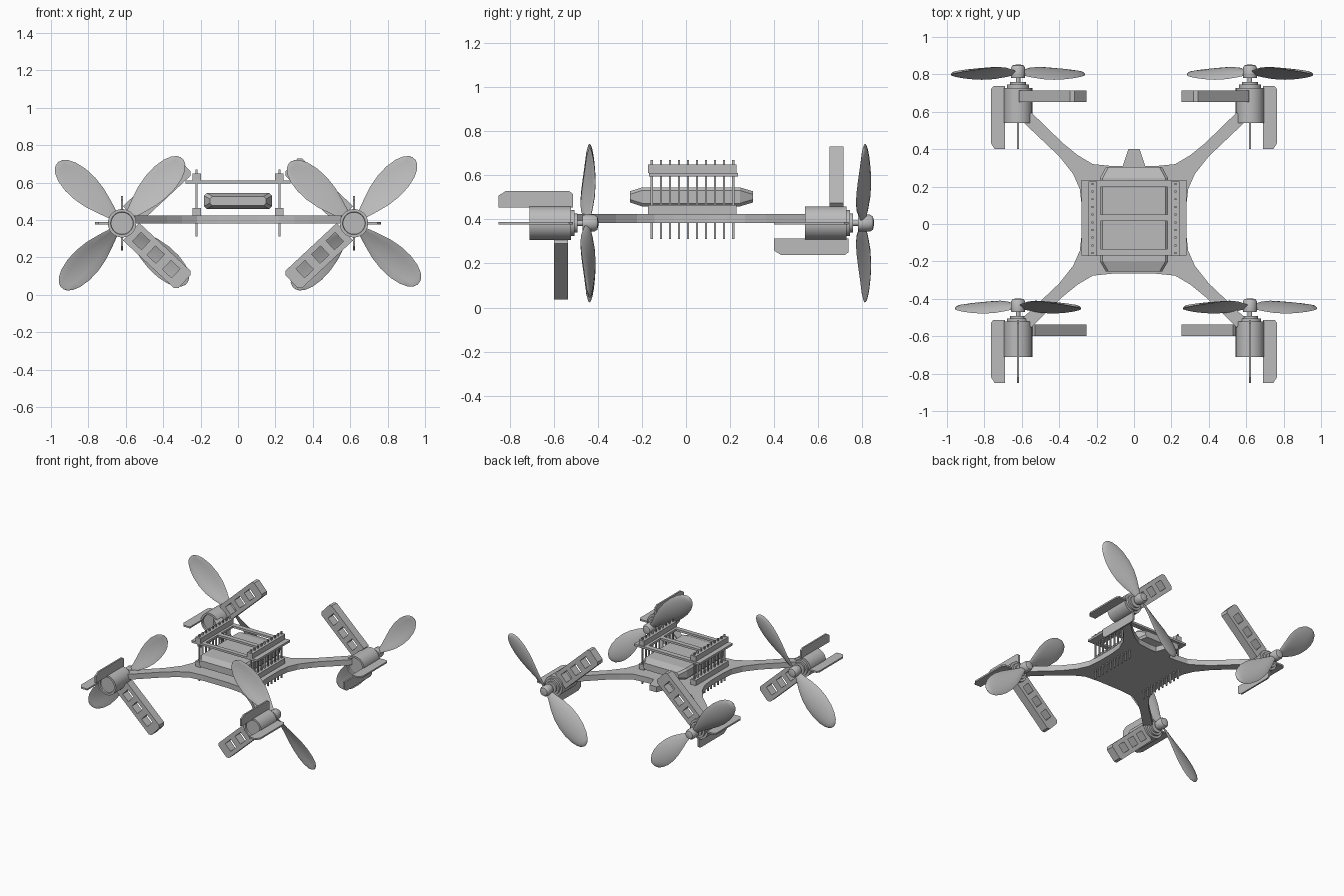
import bpy, bmesh, math
from mathutils import Vector

if "Cube" in bpy.data.objects:
    bpy.data.objects.remove(bpy.data.objects["Cube"])

grey = bpy.data.materials.new("plain_grey")
grey.diffuse_color = (0.5, 0.5, 0.5, 1)
grey.use_nodes = True
grey.node_tree.nodes["Principled BSDF"].inputs["Base Color"].default_value = grey.diffuse_color
ZC = 0.383          # height of the motor axes
YM = 0.022          # y about which the frame is mirrored


def loft(bm, rings):
    """Skin a list of equal-length point rings and cap both ends."""
    vs = [[bm.verts.new(p) for p in r] for r in rings]
    n = len(vs[0])
    for a, b in zip(vs, vs[1:]):
        for i in range(n):
            bm.faces.new((a[i], a[(i + 1) % n], b[(i + 1) % n], b[i]))
    bm.faces.new(vs[0])
    bm.faces.new(vs[-1])


def prism(bm, pts, a, b, fn):
    """Extrude a 2D outline from a to b; fn maps (u, v, w) to a position."""
    loft(bm, [[fn(u, v, w) for u, v in pts] for w in (a, b)])


def box(bm, x0, x1, y0, y1, z0, z1):
    prism(bm, [(x0, y0), (x1, y0), (x1, y1), (x0, y1)], z0, z1,
          lambda u, v, w: Vector((u, v, w)))


def lathe(bm, x, profile, n=32):
    """Rings (radius, y) swept along y around a motor axis."""
    loft(bm, [[Vector((x + r * math.cos(2 * math.pi * i / n), y,
                       ZC + r * math.sin(2 * math.pi * i / n)))
               for i in range(n)] for r, y in profile])


def finish(name, bm, smooth=False):
    bmesh.ops.recalc_face_normals(bm, faces=bm.faces)
    me = bpy.data.meshes.new(name)
    bm.to_mesh(me)
    bm.free()
    me.materials.append(grey)
    ob = bpy.data.objects.new(name, me)
    bpy.context.collection.objects.link(ob)
    if smooth:
        bpy.ops.object.select_all(action='DESELECT')
        ob.select_set(True)
        bpy.context.view_layer.objects.active = ob
        bpy.ops.object.shade_smooth_by_angle(angle=math.radians(35))
    return ob


# frame plate: one quarter outline mirrored four ways, plus a rear tab
quarter = [(.11, .287), (.22, .298), (.30, .345), (.38, .41), (.55, .575),
           (.59, .52), (.40, .34), (.325, .245), (.29, .165), (.28, .08)]
right = [(.03, .40), (.06, .31)] + [(x, YM + y) for x, y in quarter]
right += [(x, YM - y) for x, y in reversed(quarter)]
outline = right + [(-x, y) for x, y in reversed(right)]
bm = bmesh.new()
prism(bm, outline, .383, .425, lambda u, v, w: Vector((u, v, w)))
finish("frame_plate", bm)

# battery with tapered ends
bm = bmesh.new()
rings = []
for y, hx, hz in ((-.255, .15, .025), (-.20, .182, .043), (.245, .182, .043), (.305, .15, .025)):
    c = .014
    rings.append([Vector((x, y, .502 + z)) for x, z in (
        (hx, hz - c), (hx - c, hz), (c - hx, hz), (-hx, hz - c),
        (-hx, c - hz), (c - hx, -hz), (hx - c, -hz), (hx, c - hz))])
loft(bm, rings)
finish("battery", bm)

# upper deck: open frame with two windows
bm = bmesh.new()
for s in (-1, 1):
    box(bm, *sorted((s * .18, s * .28)), -.168, .235, .595, .611)
for y0, y1 in ((-.168, -.135), (.015, .05), (.197, .235)):
    box(bm, -.18, .18, y0, y1, .595, .611)
finish("upper_deck", bm)

# header strips and pins on both sides
for label, s in (("left", -1), ("right", 1)):
    x = s * .221
    bm = bmesh.new()
    for z0, z1 in ((.425, .465), (.611, .65)):
        box(bm, x - .022, x + .022, -.172, .228, z0, z1)
    finish(label + "_header_strips", bm)
    bm = bmesh.new()
    for i in range(10):
        y = -.155 + i * .041
        box(bm, x - .005, x + .005, y - .005, y + .005, .312, .67)
    finish(label + "_header_pins", bm)


def propeller(name, x, y, mirror):
    """Two twisted blades on a hub; mirror flips the handedness."""
    bm = bmesh.new()
    ang = math.radians(43 if mirror else 47)
    sx = -1 if mirror else 1
    stations = [(.02, .035, 38), (.07, .07, 36), (.13, .115, 32), (.20, .155, 26),
                (.27, .172, 21), (.34, .168, 17), (.40, .142, 14), (.44, .105, 12),
                (.463, .062, 11), (.472, .02, 10)]
    for flip in (1, -1):
        rings = []
        for r, chord, pitch in stations:
            p = math.radians(pitch)
            ring = []
            for k in range(12):
                a = 2 * math.pi * k / 12
                u = math.cos(a) * chord / 2
                t = math.sin(a) * min(.007, chord * .12) + .012 * (chord / .17) * math.sin(a / 1) ** 2
                du = u * math.cos(p) - t * math.sin(p)
                dy = u * math.sin(p) + t * math.cos(p) - .005
                dx = flip * (r * math.cos(ang) - du * math.sin(ang))
                dz = flip * (r * math.sin(ang) + du * math.cos(ang))
                ring.append(Vector((x + sx * dx, y + dy, ZC + dz)))
            rings.append(ring)
        loft(bm, rings)
    lathe(bm, x, [(.036, y - .03), (.038, y - .02), (.038, y + .025), (.03, y + .038), (.012, y + .042)], 24)
    finish(name, bm, True)


# four motors, each with mount, fins, leg and propeller
for end, y0, side_z in (("front", -.71, 1), ("rear", .54, -1)):
    for label, s in (("left", -1), ("right", 1)):
        x = s * .62
        name = end + "_" + label
        # sleeve, hollow at the front end
        bm = bmesh.new()
        lathe(bm, x, [(.058, y0 + .012), (.061, y0), (.076, y0), (.076, y0 + .188), (.061, y0 + .188)])
        finish(name + "_motor_sleeve", bm, True)
        # motor can, stepped cap and shaft
        bm = bmesh.new()
        lathe(bm, x, [(.059, y0 + .01), (.059, y0 + .205), (.043, y0 + .205),
                      (.043, y0 + .218), (.012, y0 + .218), (.012, y0 + .27)])
        finish(name + "_motor", bm, True)
        # two thin fins: outward and vertical
        fin = [(.07, y0 - .14), (.125, y0 - .14), (.145, y0 - .108),
               (.145, y0 + .18), (.132, y0 + .197), (.07, y0 + .197)]
        bm = bmesh.new()
        prism(bm, fin, -.006, .006, lambda u, v, w: Vector((x + s * u, v, ZC + w)))
        prism(bm, fin, -.006, .006, lambda u, v, w: Vector((x + w, v, ZC + side_z * u)))
        finish(name + "_fins", bm)
        # ladder leg pointing inward, opposite the fins
        ca, sa = math.cos(math.radians(43)), math.sin(math.radians(43))

        def place(u, v, w):
            return Vector((x - s * (u * ca - v * sa), w, ZC - side_z * (u * sa + v * ca)))

        bm = bmesh.new()
        ya, yb = y0 + .112, y0 + .174
        for v0, v1 in ((-.064, -.033), (.033, .064)):
            prism(bm, [(.066, v0), (.393, v0), (.393, v1), (.066, v1)], ya, yb, place)
        for u0, u1 in ((.066, .107), (.173, .213), (.279, .327)):
            prism(bm, [(u0, -.033), (u1, -.033), (u1, .033), (u0, .033)], ya, yb, place)
        prism(bm, [(.393, -.064), (.44, -.064), (.457, -.047),
                   (.457, .047), (.44, .064), (.393, .064)], ya, yb, place)
        finish(name + "_leg", bm)
        propeller(name + "_propeller", x, y0 + .27, (end == "front") == (s > 0))
